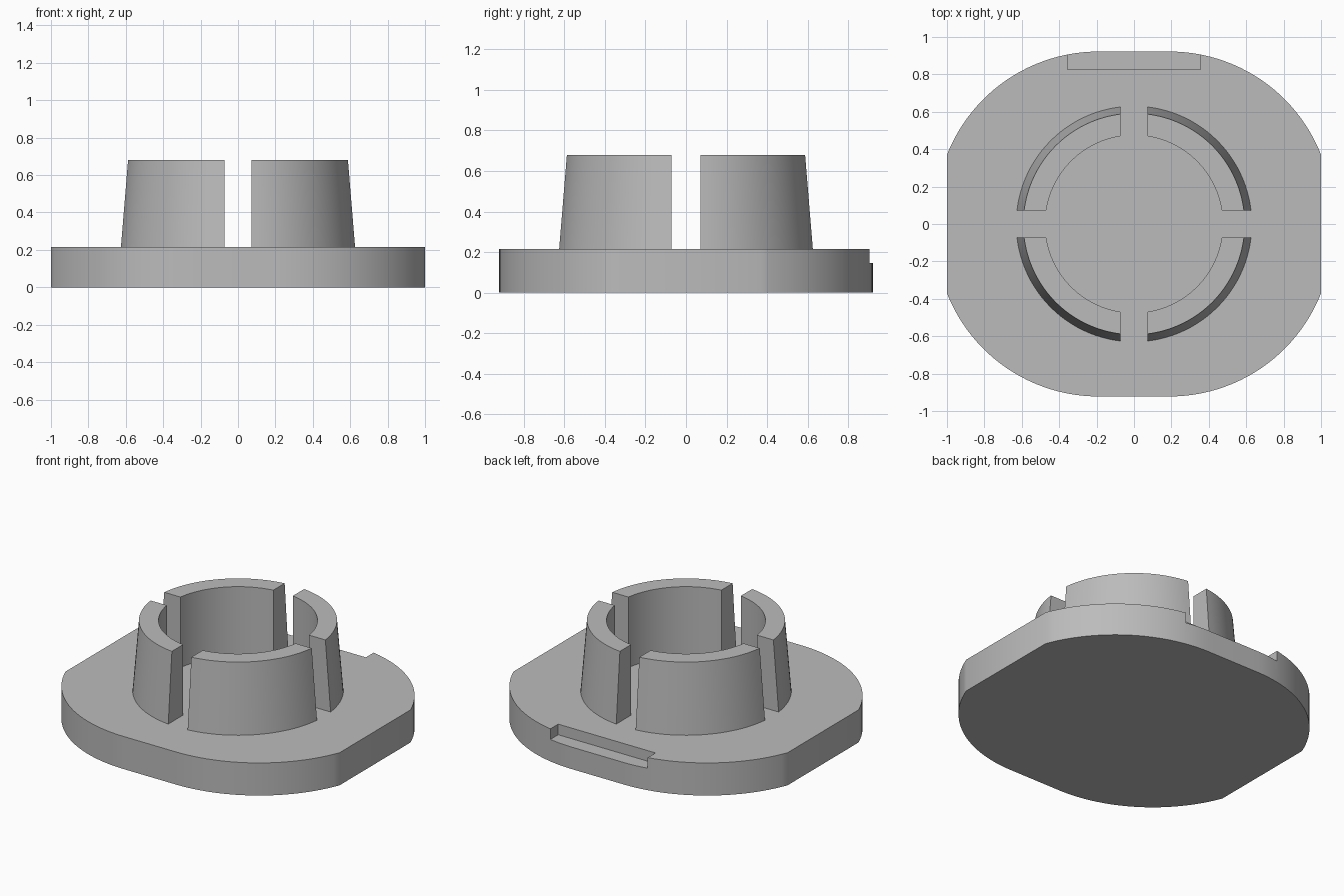
import bpy, bmesh
from math import asin, atan2, cos, sin, pi, sqrt

cube = bpy.data.objects.get("Cube")
if cube:
    bpy.data.objects.remove(cube, do_unlink=True)

PLATE_TOP, PRONG_TOP = 0.215, 0.68
HALF_X, HALF_Y = 1.0, 0.922
HALF_SLOT = 0.071

grey = bpy.data.materials.new("light_grey")
grey.use_nodes = True
colour = (0.5, 0.5, 0.5, 1)
grey.diffuse_color = colour
grey.node_tree.nodes["Principled BSDF"].inputs["Base Color"].default_value = colour


def finish(bm, name):
    bmesh.ops.recalc_face_normals(bm, faces=bm.faces)
    mesh = bpy.data.meshes.new(name)
    bm.to_mesh(mesh)
    bm.free()
    mesh.materials.append(grey)
    obj = bpy.data.objects.new(name, mesh)
    bpy.context.collection.objects.link(obj)
    return obj


def smooth(obj):
    bpy.ops.object.select_all(action='DESELECT')
    obj.select_set(True)
    bpy.context.view_layer.objects.active = obj
    bpy.ops.object.shade_smooth_by_angle(angle=pi / 7)


# Base plate: flats on four sides joined by corner arcs
def plate_outline(steps=24):
    flat_x, flat_y = 0.19, 0.37
    dx, dy = HALF_X - flat_x, HALF_Y - flat_y
    r = (dx * dx + dy * dy) / (2 * dy)
    cy = HALF_Y - r
    start = atan2(flat_y - cy, dx)
    arc = []
    for i in range(steps + 1):
        a = start + (pi / 2 - start) * i / steps
        arc.append((flat_x + r * cos(a), cy + r * sin(a)))
    top = arc + [(-x, y) for x, y in reversed(arc)]
    return top + [(-x, -y) for x, y in top]


bm = bmesh.new()
face = bm.faces.new([bm.verts.new((x, y, 0)) for x, y in plate_outline()])
ext = bmesh.ops.extrude_face_region(bm, geom=[face])
bmesh.ops.translate(bm, vec=(0, 0, PLATE_TOP),
                    verts=[v for v in ext["geom"] if isinstance(v, bmesh.types.BMVert)])
plate = finish(bm, "base_plate")

# Shallow step cut into the rear edge
bm = bmesh.new()
bmesh.ops.create_cube(bm, size=1)
bmesh.ops.scale(bm, vec=(0.71, 0.4, 0.4), verts=bm.verts)
bmesh.ops.translate(bm, vec=(0, 0.825 + 0.2, 0.145 + 0.2), verts=bm.verts)
cutter = finish(bm, "notch_cutter")
cutter.hide_render = True
cut = plate.modifiers.new("rear_notch", 'BOOLEAN')
cut.operation = 'DIFFERENCE'
cut.solver = 'EXACT'
cut.object = cutter
bpy.context.view_layer.objects.active = plate
bpy.ops.object.modifier_apply(modifier=cut.name)
bpy.data.objects.remove(cutter, do_unlink=True)
smooth(plate)


# Four tapered collar prongs separated by parallel-sided slots
def prong(name, sx, sy, steps=24):
    section = [(0.475, PLATE_TOP), (0.63, PLATE_TOP), (0.592, PRONG_TOP), (0.475, PRONG_TOP)]
    bm = bmesh.new()
    rings = []
    for i in range(steps + 1):
        ring = []
        for r, z in section:
            edge = asin(HALF_SLOT / r)
            a = edge + (pi / 2 - 2 * edge) * i / steps
            ring.append(bm.verts.new((sx * r * cos(a), sy * r * sin(a), z)))
        rings.append(ring)
    for a, b in zip(rings, rings[1:]):
        for j in range(4):
            k = (j + 1) % 4
            bm.faces.new((a[j], a[k], b[k], b[j]))
    bm.faces.new(rings[0])
    bm.faces.new(rings[-1])
    smooth(finish(bm, name))


for sy, depth in ((-1, "front"), (1, "back")):
    for sx, side in ((1, "left"), (-1, "right")):
        prong(f"{depth}_{side}_prong", sx, sy)
